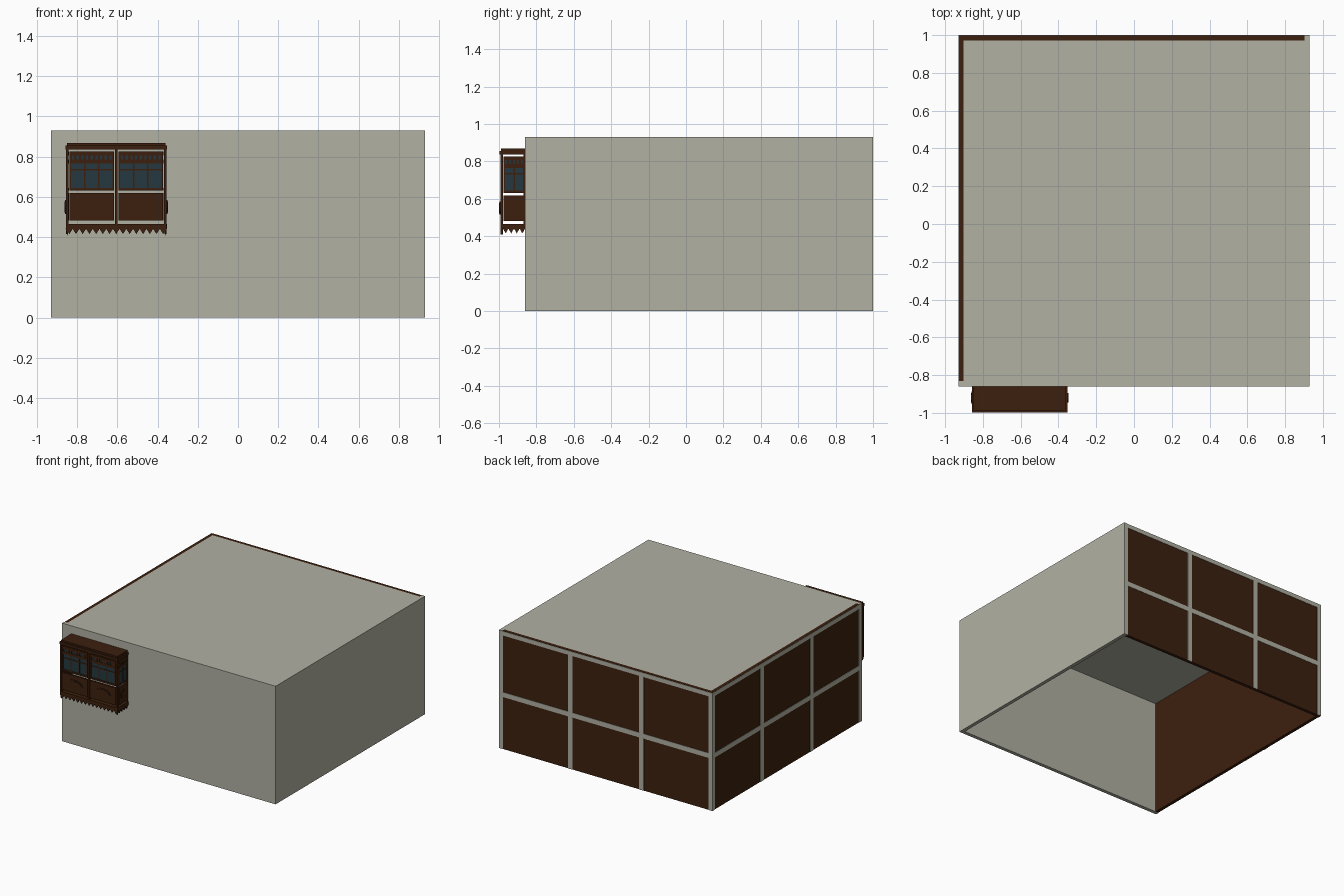
import bpy, bmesh, math
from mathutils import Matrix, Vector

if "Cube" in bpy.data.objects:
    bpy.data.objects.remove(bpy.data.objects["Cube"])


def material(name, rgb):
    m = bpy.data.materials.new(name)
    m.diffuse_color = (*rgb, 1)
    m.use_nodes = True
    m.node_tree.nodes["Principled BSDF"].inputs["Base Color"].default_value = m.diffuse_color
    return m


STONE = material("pale_stone", (0.44, 0.44, 0.37))
WOOD = material("dark_wood", (0.046, 0.0145, 0.0045))
GLASS = material("blue_glass", (0.018, 0.04, 0.05))
IDENT = Matrix.Identity(4)


class Part:
    """Collects prisms, given in (along, outward, up), into one object."""

    def __init__(self, name, mat, frame=IDENT):
        self.name, self.mat, self.frame, self.bm = name, mat, frame, bmesh.new()

    def prism(self, pts, d0, d1):
        a = [self.bm.verts.new(self.frame @ Vector((u, d0, z))) for u, z in pts]
        b = [self.bm.verts.new(self.frame @ Vector((u, d1, z))) for u, z in pts]
        self.bm.faces.new(a)
        self.bm.faces.new(b[::-1])
        for i in range(len(a)):
            j = (i + 1) % len(a)
            self.bm.faces.new((a[i], b[i], b[j], a[j]))

    def box(self, u0, u1, d0, d1, z0, z1):
        self.prism([(u0, z0), (u1, z0), (u1, z1), (u0, z1)], d0, d1)

    def oval(self, u, z, ru, rz, d0, d1, n=24):
        ang = [2 * math.pi * i / n for i in range(n)]
        self.prism([(u + ru * math.cos(t), z + rz * math.sin(t)) for t in ang], d0, d1)

    def done(self):
        bmesh.ops.recalc_face_normals(self.bm, faces=self.bm.faces)
        me = bpy.data.meshes.new(self.name)
        self.bm.to_mesh(me)
        self.bm.free()
        me.materials.append(self.mat)
        ob = bpy.data.objects.new(self.name, me)
        bpy.context.collection.objects.link(ob)
        return ob


def facing(u, d, origin):
    m = Matrix((u, d, (0, 0, 1))).transposed().to_4x4()
    m.translation = origin
    return m


# --- Room shell, open underneath ---
W, F, B, H, T = 0.93, -0.86, 1.0, 0.93, 0.028


def slab(name, mat, *dims):
    p = Part(name, mat)
    p.box(*dims)
    p.done()


slab("front_wall", STONE, -W, W, F, F + T, 0, H)
slab("right_wall", STONE, W - T, W, F + T, B, 0, H)
slab("left_wall", WOOD, -W + 0.003, -W + T, F + T, B - 0.003, 0, H)
slab("back_wall", WOOD, -W + T, W - T, B - T, B - 0.003, 0, H)
slab("roof", STONE, -W + T, W - T, F + T, B - T, H - T, H)

# --- Stone strips dividing the timber walls into three by two panels ---
for name, frame, lo, hi in (
        ("back_wall_strips", facing((1, 0, 0), (0, 1, 0), (0, B, 0)), -W, W),
        ("left_wall_strips", facing((0, 1, 0), (-1, 0, 0), (-W, 0, 0)), F, B)):
    p = Part(name, STONE, frame)
    s = 0.02
    third = (hi - lo) / 3
    edges = [(lo, lo + 0.035), (hi - 0.035, hi)]
    edges += [(lo + third * k - s, lo + third * k + s) for k in (1, 2)]
    for a, b in edges:
        p.box(a, b, -0.004, 0, 0, H - 0.035)
    p.box(lo, hi, -0.004, 0, H - 0.035, H - 0.002)
    p.box(lo, hi, -0.0042, -0.0002, 0.41, 0.448)
    p.done()

# --- Bay window on the front wall ---
X0, X1, Y0 = -0.855, -0.355, -0.992
XM = (X0 + X1) / 2
POST = 0.013


def bay_panel(name, frame, u0, u1, panes, oval_r):
    # window frame, bars and pierced valance
    f = Part(name + "_window_frame", WOOD, frame)
    f.box(u0, u1, -0.014, 0, 0.632, 0.645)
    f.box(u0, u1, -0.014, 0, 0.765, 0.785)
    f.box(u0, u1, -0.014, 0, 0.806, 0.826)
    f.box(u0, u1, -0.012, -0.002, 0.730, 0.738)
    for k in range(panes + 1):
        c = u0 + 0.004 + (u1 - u0 - 0.008) * k / panes
        f.box(c - 0.004, c + 0.004, -0.013, -0.001, 0.64, 0.775)
    n = round((u1 - u0) / 0.024)
    for k in range(n + 1):
        c = u0 + 0.006 + (u1 - u0 - 0.012) * k / n
        f.box(c - 0.006, c + 0.006, -0.013, -0.001, 0.78, 0.81)
    f.done()
    g = Part(name + "_glass", GLASS, frame)
    g.box(u0 + 0.002, u1 - 0.002, -0.010, -0.005, 0.64, 0.815)
    g.done()
    # lower panel with a raised oval
    p = Part(name + "_lower_panel", WOOD, frame)
    p.box(u0, u1, -0.014, 0, 0.482, 0.618)
    c = (u0 + u1) / 2
    p.oval(c, 0.55, oval_r, 0.035, -0.002, 0.004)
    p.oval(c, 0.55, oval_r - 0.008, 0.028, 0.003, 0.007)
    p.done()


def bay_fringe(name, frame, u0, u1, count):
    # pointed trim hanging under the floor
    p = Part(name, WOOD, frame)
    p.box(u0, u1, -0.012, 0.001, 0.44, 0.465)
    step = (u1 - u0) / count
    for k in range(count):
        a = u0 + k * step
        p.prism([(a, 0.441), (a + step / 2, 0.415), (a + step, 0.441)], -0.011, 0)
    p.done()


front = facing((1, 0, 0), (0, -1, 0), (0, Y0, 0))
sides = {"right": facing((0, 1, 0), (1, 0, 0), (X1, 0, 0)),
         "left": facing((0, 1, 0), (-1, 0, 0), (X0, 0, 0))}
GAP = 0.005
bay_panel("bay_front_left", front, X0 + POST + GAP, XM - POST / 2 - GAP, 3, 0.066)
bay_panel("bay_front_right", front, XM + POST / 2 + GAP, X1 - POST - GAP, 3, 0.066)
bay_fringe("bay_front_fringe", front, X0, X1, 15)
for side, frame in sides.items():
    bay_panel("bay_" + side, frame, Y0 + POST + 0.003, F - 0.003, 2, 0.034)
    bay_fringe("bay_" + side + "_fringe", frame, Y0 + 0.013, F, 4)

# Slim posts joining the tiers
posts = Part("bay_posts", WOOD)
for x in (X0, XM - POST / 2, X1 - POST):
    posts.box(x, x + POST, Y0, Y0 + POST, 0.445, 0.845)
for x in (X0, X1 - POST):
    posts.box(x, x + POST, F - 0.008, F, 0.445, 0.845)
    c = x + POST / 2
    posts.prism([(c - 0.008, 0.445), (c, 0.408), (c + 0.008, 0.445)], Y0, Y0 + POST)
posts.done()

# Floor and roof board
slab("bay_floor", WOOD, X0 + 0.012, X1 - 0.012, Y0 + 0.012, F, 0.445, 0.463)
cornice = Part("bay_cornice", WOOD)
cornice.box(X0 - 0.003, X1 + 0.003, Y0 - 0.005, F, 0.836, 0.856)
cornice.box(X0 + 0.005, X1 - 0.005, Y0 + 0.004, F, 0.855, 0.868)
cornice.done()
